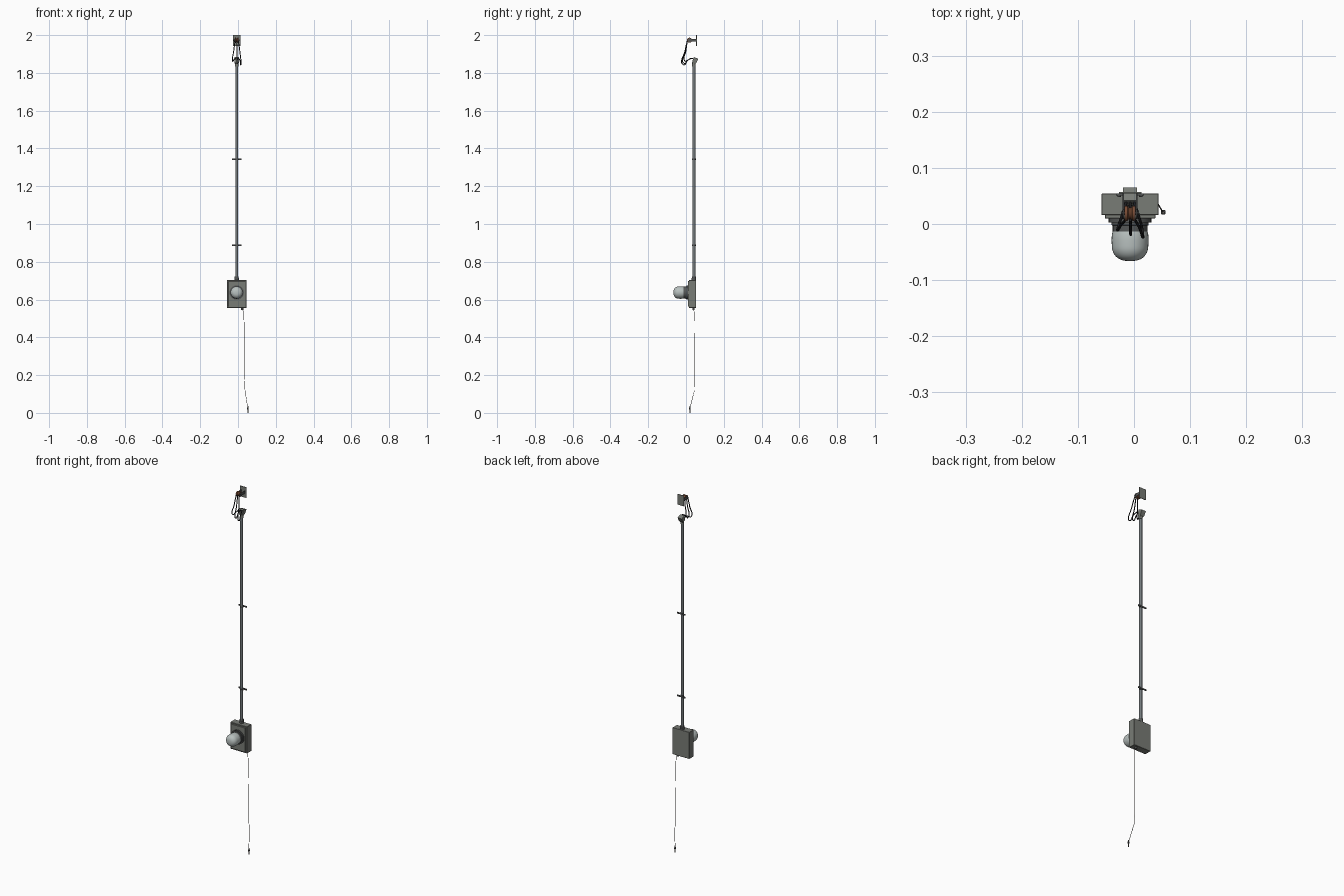
import bpy, math
from mathutils import Vector

if "Cube" in bpy.data.objects:
    bpy.data.objects.remove(bpy.data.objects["Cube"])

CX, PY, MZ = -0.007, 0.042, 0.637     # centre line, conduit depth, meter height

def mat(name, c):
    m = bpy.data.materials.new(name)
    m.diffuse_color = (*c, 1)
    m.use_nodes = True
    m.node_tree.nodes["Principled BSDF"].inputs["Base Color"].default_value = m.diffuse_color
    return m

BOX = mat("box grey", (0.19, 0.20, 0.18))
STEEL = mat("conduit steel", (0.17, 0.19, 0.20))
DARK = mat("dark metal", (0.09, 0.095, 0.095))
GLASS = mat("glass grey", (0.48, 0.53, 0.52))
BLACK = mat("cable black", (0.012, 0.012, 0.014))
BROWN = mat("porcelain brown", (0.20, 0.075, 0.036))
WIRE = mat("ground wire", (0.12, 0.11, 0.10))

def finish(o, name, m, smooth=True):
    o.name = name
    o.data.materials.append(m)
    if smooth:
        bpy.ops.object.select_all(action='DESELECT')
        o.select_set(True)
        bpy.context.view_layer.objects.active = o
        bpy.ops.object.shade_smooth_by_angle(angle=math.radians(35))
    return o

def box(name, lo, hi, m, bevel=0):
    lo, hi = Vector(lo), Vector(hi)
    bpy.ops.mesh.primitive_cube_add(size=1, location=(lo + hi) / 2)
    o = bpy.context.object
    o.scale = hi - lo
    bpy.ops.object.transform_apply(location=False, rotation=False, scale=True)
    if bevel:
        b = o.modifiers.new("bevel", 'BEVEL')
        b.width, b.segments = bevel, 1
    return finish(o, name, m, False)

def lathe(name, start, direction, prof, m, n=32, phase=0.0):
    """Revolve (radius, distance) points about an axis."""
    q = Vector(direction).to_track_quat('Z', 'Y')
    v, f = [], []
    for r, d in prof:
        for k in range(n):
            a = 2 * math.pi * k / n + phase
            v.append(Vector(start) + q @ Vector((r * math.cos(a), r * math.sin(a), d)))
    for i in range(len(prof) - 1):
        for k in range(n):
            a, b = i * n + k, i * n + (k + 1) % n
            f.append((a, b, b + n, a + n))
    f += [tuple(reversed(range(n))), tuple(range(len(v) - n, len(v)))]
    me = bpy.data.meshes.new(name)
    me.from_pydata(v, [], f)
    o = bpy.data.objects.new(name, me)
    bpy.context.collection.objects.link(o)
    return finish(o, name, m)

def cyl(name, start, direction, r, length, m, n=24):
    return lathe(name, start, direction, [(r, 0), (r, length)], m, n)

def cable(name, pts, r, m, curved=True):
    c = bpy.data.curves.new(name, 'CURVE')
    c.dimensions, c.bevel_depth, c.bevel_resolution = '3D', r, 2
    c.use_fill_caps, c.resolution_u = True, 8
    if curved:
        s = c.splines.new('BEZIER')
        s.bezier_points.add(len(pts) - 1)
        for p, co in zip(s.bezier_points, pts):
            p.co = co
            p.handle_left_type = p.handle_right_type = 'AUTO'
    else:
        s = c.splines.new('POLY')
        s.points.add(len(pts) - 1)
        for p, co in zip(s.points, pts):
            p.co = (*co, 1)
    o = bpy.data.objects.new(name, c)
    bpy.context.collection.objects.link(o)
    c.materials.append(m)

# Meter box with cover plate
box("meter_box", (-0.058, 0.016, 0.556), (0.044, 0.054, 0.703), BOX, 0.0008)
box("box_cover", (-0.052, 0.010, 0.562), (0.038, 0.017, 0.697), BOX, 0.0008)

# Meter: flange, collar and glass dome, facing the front
FRONT = (0, -1, 0)
lathe("meter_flange", (CX, 0.010, MZ), FRONT, [(0.038, 0), (0.038, 0.007)], DARK)
lathe("meter_collar", (CX, 0.004, MZ), FRONT,
      [(0.033, 0), (0.033, 0.006), (0.031, 0.007), (0.031, 0.018)], DARK)
dome = [(0.031, 0), (0.0325, 0.006), (0.033, 0.016), (0.0325, 0.026)]
for i in range(1, 10):
    a = i * math.pi / 20
    dome.append((0.0325 * math.cos(a) ** 0.75, 0.026 + 0.027 * math.sin(a)))
dome.append((0.002, 0.053))
lathe("meter_glass", (CX, -0.013, MZ), FRONT, dome, GLASS)

# Conduit riser with hub and wall straps
cyl("conduit", (CX, PY, 0.70), (0, 0, 1), 0.0075, 1.165, STEEL)
lathe("conduit_hub", (CX, PY, 0.701), (0, 0, 1),
      [(0.012, 0), (0.012, 0.012), (0.0105, 0.013), (0.0105, 0.021)], DARK)
for z in (0.887, 1.343):
    box("strap_plate", (CX - 0.025, 0.051, z - 0.004), (CX + 0.025, 0.054, z + 0.004), DARK)
    cyl("strap_band", (CX, PY, z - 0.004), (0, 0, 1), 0.0092, 0.008, DARK)
    for s in (-1, 1):
        cyl("strap_screw", (CX + s * 0.019, 0.052, z), FRONT, 0.003, 0.004, DARK, 8)

# Weatherhead: square hood, flaring upward and tilted back
lathe("weatherhead", (CX, 0.040, 1.848), (0, 0.4, 0.916),
      [(0.011, 0), (0.0165, 0.010), (0.0180, 0.034)], BOX, 4, math.pi / 4)
cyl("weatherhead_neck", (CX, PY, 1.835), (0, 0, 1), 0.0095, 0.02, BOX)

# Wall bracket with clevis and porcelain spool
SY, SZ = 0.019, 1.973
box("bracket_plate", (CX - 0.02, 0.054, 1.942), (CX + 0.02, 0.057, 2.0), BOX)
for s in (-1, 1):
    x = CX + s * 0.012
    box("clevis_arm", (x - 0.0012, SY, SZ - 0.007), (x + 0.0012, 0.055, SZ + 0.007), DARK)
    cyl("clevis_eye", (x - 0.0012, SY, SZ), (1, 0, 0), 0.010, 0.0024, DARK)
cyl("clevis_bolt", (CX - 0.016, SY, SZ), (1, 0, 0), 0.003, 0.032, DARK, 8)
lathe("spool_insulator", (CX - 0.0095, SY, SZ), (1, 0, 0),
      [(0.0135, 0), (0.0135, 0.005), (0.010, 0.0075), (0.010, 0.0115),
       (0.0135, 0.014), (0.0135, 0.019)], BROWN)

# Three service cables loop from spool to weatherhead
for x, y, z in ((-0.028, -0.004, 1.862), (-0.006, -0.009, 1.850), (0.015, -0.013, 1.843)):
    u = (x - CX) * 0.4
    cable("service_cable", [(CX + u, 0.007, 1.970), (CX + u * 1.8, (y + 0.004) / 2, 1.92),
                            (x, y, z), (CX + u * 1.9, 0.010, 1.868),
                            (CX + u, 0.034, 1.876), (CX + u * 0.6, 0.044, 1.868)], 0.0025, BLACK)

# Ground wire with fitting and rod clamp
cyl("ground_fitting", (0.022, 0.040, 0.546), (0, 0, 1), 0.006, 0.012, DARK, 12)
cable("ground_wire", [(0.022, 0.040, 0.55), (0.030, 0.043, 0.535), (0.032, 0.045, 0.48),
                      (0.033, 0.046, 0.20), (0.037, 0.045, 0.12), (0.051, 0.022, 0.03)],
      0.0012, WIRE, False)
cyl("ground_rod", (0.052, 0.020, 0), (0, 0, 1), 0.0025, 0.036, WIRE, 12)
box("ground_clamp", (0.048, 0.017, 0.018), (0.056, 0.025, 0.028), DARK, 0.001)
